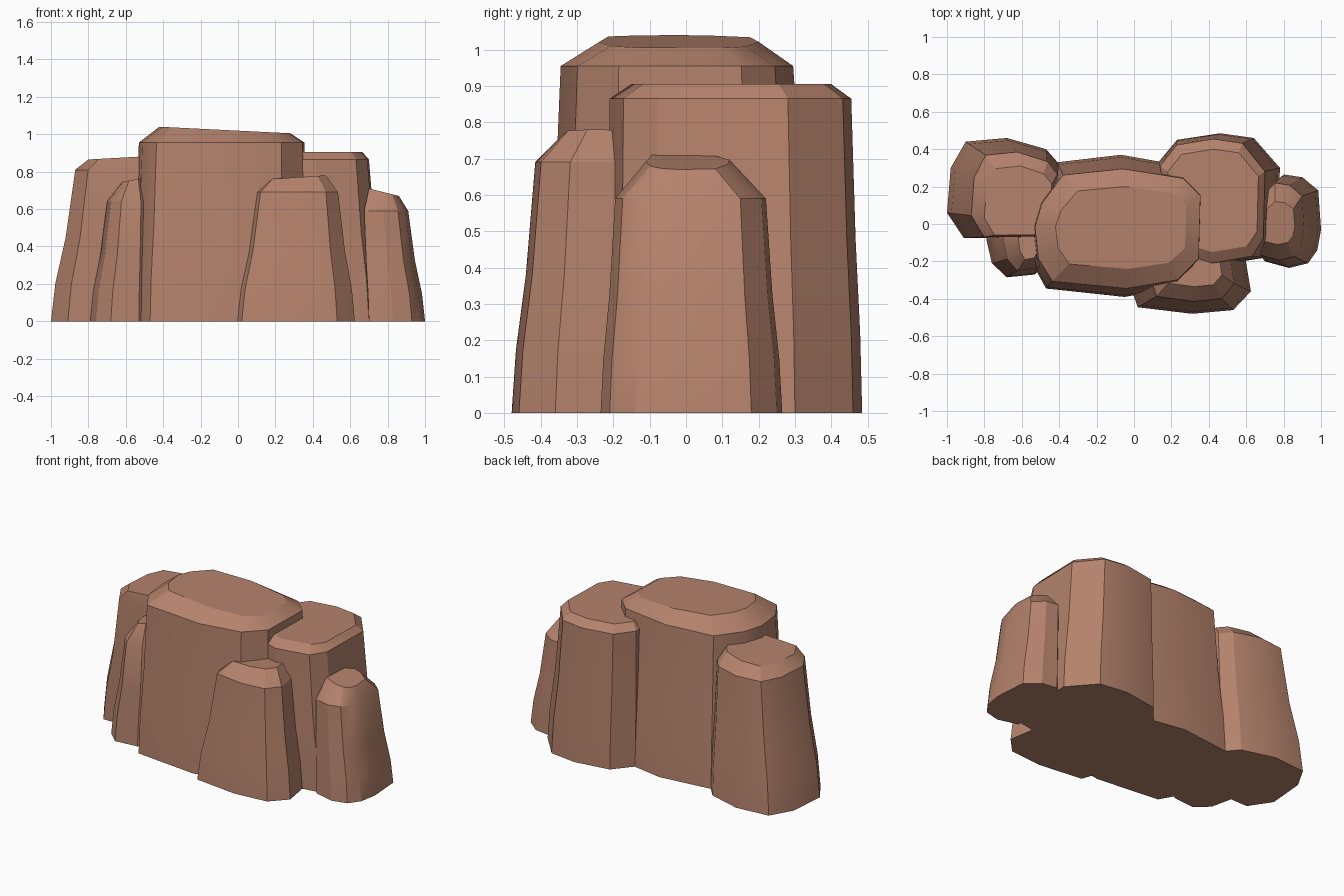
import bpy, bmesh, math

if "Cube" in bpy.data.objects:
    bpy.data.objects.remove(bpy.data.objects["Cube"])

rock = bpy.data.materials.new("red brown rock")
rock.diffuse_color = (0.46, 0.225, 0.15, 1)
rock.use_nodes = True
rock.node_tree.nodes["Principled BSDF"].inputs["Base Color"].default_value = rock.diffuse_color


def remap(points, box):
    """Fit an outline into the box (x0, x1, y0, y1)."""
    xs = [p[0] for p in points]
    ys = [p[1] for p in points]
    x0, x1, y0, y1 = box
    return [(x0 + (x - min(xs)) / (max(xs) - min(xs)) * (x1 - x0),
             y0 + (y - min(ys)) / (max(ys) - min(ys)) * (y1 - y0)) for x, y in points]


def column(name, base, shoulder, shoulder_z, top, top_z):
    """Tapered rock column with a bevelled cap; top_z is (left, right) height."""
    sh = remap(base, shoulder)
    cap = remap(base, top)
    rings = []
    # flared foot: the taper happens mostly in the lower half
    for h, t in ((0, 0), (0.25, 0.18), (0.55, 0.6), (1, 1)):
        rings.append([(a + (c - a) * t, b + (d - b) * t, h * shoulder_z)
                      for (a, b), (c, d) in zip(base, sh)])
    rings.append([(x, y, top_z[0] + (top_z[1] - top_z[0]) * (x - top[0]) / (top[1] - top[0]))
                  for x, y in cap])
    bm = bmesh.new()
    loops = [[bm.verts.new(p) for p in ring] for ring in rings]
    n = len(base)
    for low, high in zip(loops, loops[1:]):
        for i in range(n):
            j = (i + 1) % n
            bm.faces.new((low[i], low[j], high[j], high[i]))
    bm.faces.new(loops[0])
    bm.faces.new(loops[-1])
    bmesh.ops.recalc_face_normals(bm, faces=bm.faces[:])
    mesh = bpy.data.meshes.new(name)
    bm.to_mesh(mesh)
    bm.free()
    mesh.materials.append(rock)
    obj = bpy.data.objects.new(name, mesh)
    bpy.context.collection.objects.link(obj)
    bpy.ops.object.select_all(action='DESELECT')
    obj.select_set(True)
    bpy.context.view_layer.objects.active = obj
    bpy.ops.object.shade_smooth_by_angle(angle=math.radians(25))


# Tall middle column
column("main_column",
       [(-0.57, 0), (-0.55, -0.2), (-0.47, -0.345), (-0.05, -0.39), (0.24, -0.335), (0.36, -0.2),
        (0.37, 0.2), (0.27, 0.31), (-0.07, 0.37), (-0.41, 0.33), (-0.53, 0.15)],
       (-0.53, 0.355, -0.345, 0.295), 0.955, (-0.42, 0.28, -0.24, 0.2), (1.04, 1.005))

# Wide column behind on the right
column("back_right_column",
       [(0.13, 0.33), (0.23, 0.45), (0.46, 0.485), (0.64, 0.46), (0.78, 0.3), (0.77, -0.08),
        (0.7, -0.18), (0.45, -0.22), (0.2, -0.15)],
       (0.14, 0.7, -0.21, 0.455), 0.865, (0.18, 0.665, -0.15, 0.4), (0.905, 0.905))

# Column behind on the left
column("back_left_column",
       [(-1, 0.06), (-0.98, 0.3), (-0.9, 0.44), (-0.68, 0.46), (-0.47, 0.4), (-0.4, 0.32),
        (-0.4, -0.07), (-0.91, -0.075)],
       (-0.87, -0.41, -0.07, 0.385), 0.81, (-0.8, -0.44, -0.06, 0.31), (0.865, 0.885))

# Small front left spur
column("front_left_spur",
       [(-0.79, -0.08), (-0.76, -0.21), (-0.68, -0.285), (-0.53, -0.27), (-0.46, -0.2),
        (-0.46, 0.02), (-0.76, 0.02)],
       (-0.7, -0.47, -0.25, 0.02), 0.64, (-0.62, -0.51, -0.19, 0), (0.745, 0.765))

# Front right buttress
column("front_right_buttress",
       [(-0.01, -0.36), (0.02, -0.445), (0.31, -0.48), (0.53, -0.46), (0.625, -0.36),
        (0.59, -0.15), (0.03, -0.15)],
       (0.1, 0.535, -0.415, -0.15), 0.69, (0.17, 0.47, -0.335, -0.16), (0.76, 0.78))

# Low column at the right end
column("right_end_column",
       [(0.7, -0.2), (0.83, -0.235), (0.93, -0.21), (0.98, -0.14), (1, -0.03), (0.985, 0.18),
        (0.9, 0.25), (0.8, 0.265), (0.72, 0.18)],
       (0.675, 0.91, -0.195, 0.22), 0.59, (0.7, 0.86, -0.11, 0.12), (0.71, 0.67))
